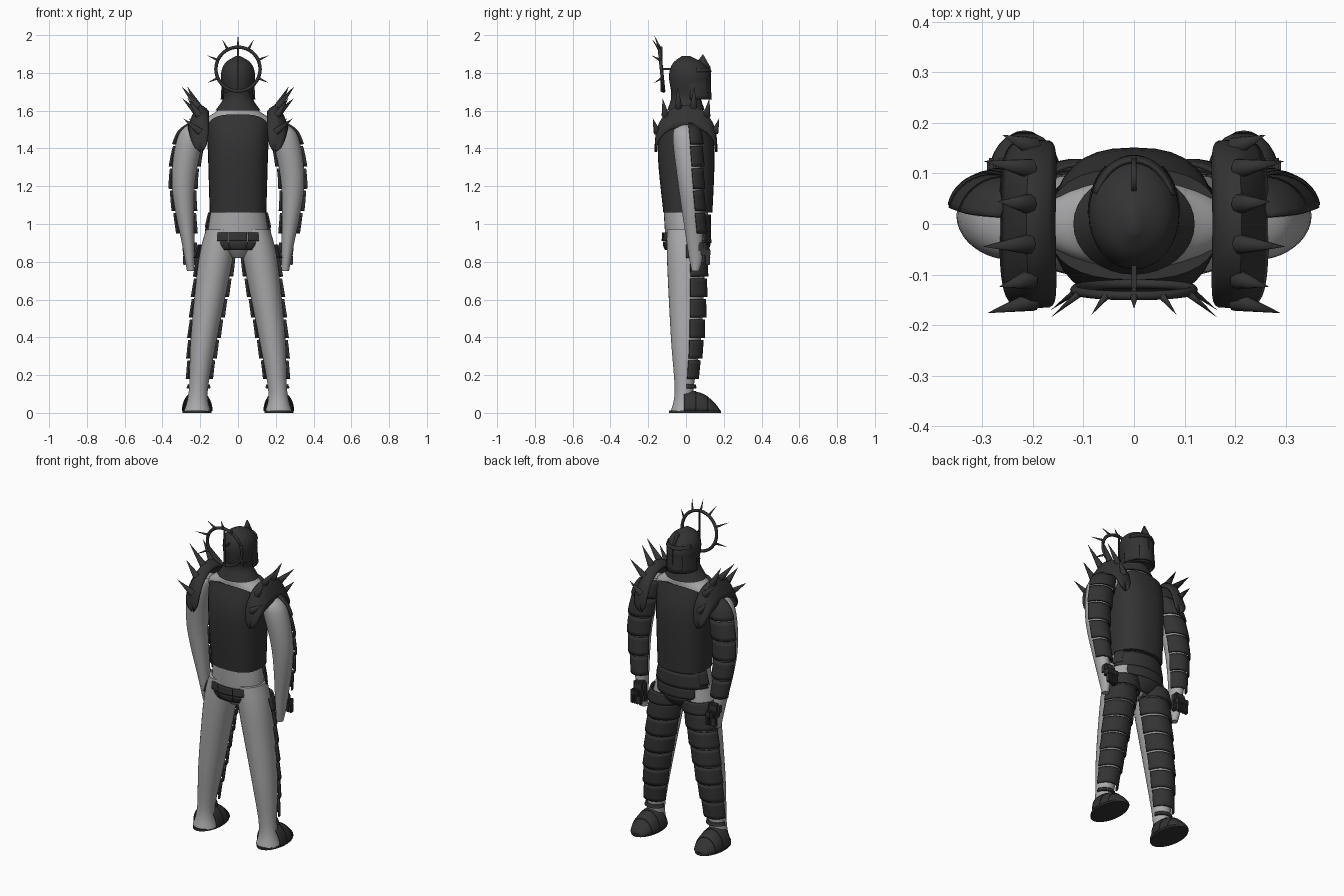
import bpy, bmesh, math
from mathutils import Vector

cube = bpy.data.objects.get("Cube")
if cube:
    bpy.data.objects.remove(cube, do_unlink=True)


def material(name, colour):
    mat = bpy.data.materials.new(name)
    mat.use_nodes = True
    mat.diffuse_color = colour
    shader = mat.node_tree.nodes["Principled BSDF"]
    shader.inputs["Base Color"].default_value = colour
    return mat


DARK = material("dark armour", (0.033, 0.033, 0.033, 1))
GREY = material("grey suit", (0.4, 0.4, 0.41, 1))


def shade(ob, mat):
    ob.data.materials.append(mat)
    bpy.ops.object.select_all(action="DESELECT")
    ob.select_set(True)
    bpy.context.view_layer.objects.active = ob
    bpy.ops.object.shade_smooth_by_angle(angle=math.radians(40))


def finish(name, bm, mat, mirror=False, thick=0):
    bmesh.ops.recalc_face_normals(bm, faces=bm.faces)
    mesh = bpy.data.meshes.new(name)
    bm.to_mesh(mesh)
    bm.free()
    ob = bpy.data.objects.new(name, mesh)
    bpy.context.collection.objects.link(ob)
    if thick:
        solidify = ob.modifiers.new("thickness", "SOLIDIFY")
        solidify.thickness = thick
        solidify.offset = 0
    if mirror:
        ob.modifiers.new("mirror", "MIRROR")
    shade(ob, mat)


def grid(name, rows, mat, closed=False, **options):
    # skin rows of points; closed rows become a capped tube
    bm = bmesh.new()
    verts = [[bm.verts.new(point) for point in row] for row in rows]
    for low, high in zip(verts, verts[1:]):
        for i in range(0 if closed else 1, len(low)):
            bm.faces.new((low[i - 1], low[i], high[i], high[i - 1]))
    if closed:
        bm.faces.new(verts[0])
        bm.faces.new(verts[-1])
    finish(name, bm, mat, **options)


def arc_points(section, start, end, count, grow=0.0, dip=0.0, power=1.0):
    # oval arc; a power under one squares it, dip lowers its sides
    z, x, y, wide, deep = section
    points = []
    for i in range(count):
        a = math.radians(start + (end - start) * i / count)
        c, s = (math.copysign(abs(v) ** power, v) for v in (math.cos(a), math.sin(a)))
        points.append((x + (wide + grow) * c, y + (deep + grow) * s, z - dip * c ** 4))
    return points


def smooth(keys, steps=6):
    # flowing curve through the key sections
    padded = [keys[0], *keys, keys[-1]]
    rows = []
    for before, start, end, after in zip(padded, padded[1:], padded[2:], padded[3:]):
        for i in range(steps):
            t = i / steps
            rows.append([q + t * (r - p + t * (2 * p - 5 * q + 4 * r - s
                                               + t * (3 * (q - r) + s - p))) / 2
                         for p, q, r, s in zip(before, start, end, after)])
    return rows + [keys[-1]]


def body(name, sections, mat, dip=0.0, power=1.0, mirror=False):
    last = len(sections) - 1
    rows = [arc_points(section, 0, 360, 32, dip=dip * (i / last) ** 3, power=power)
            for i, section in enumerate(sections)]
    grid(name, rows, mat, closed=True, mirror=mirror)


def sample(sections, z):
    for above, below in zip(sections, sections[1:]):
        if below[0] <= z <= above[0]:
            t = (above[0] - z) / (above[0] - below[0])
            return [p + (q - p) * t for p, q in zip(above, below)]
    return sections[0]


def plate(name, sections, top, bottom, start, end, lift=0.01, mirror=True):
    # curved shell following a body part, flared at its lower edge
    rows = []
    for i in range(6):
        t = i / 5
        section = sample(sections, top + (bottom - top) * t)
        rows.append(arc_points(section, start, end, 18, grow=lift + t * 0.007))
    grid(name, rows, DARK, mirror=mirror, thick=0.009)


def bands(name, sections, top, bottom, count, start, end):
    step = (top - bottom) / count
    for i in range(count):
        edge = top - i * step
        plate(name, sections, edge, edge - step * 0.91, start, end)


def spikes(name, items, radius, mirror=False):
    bm = bmesh.new()
    for base, tip in items:
        direction = tip - base
        matrix = direction.to_track_quat("Z", "Y").to_matrix().to_4x4()
        matrix.translation = (base + tip) / 2
        bmesh.ops.create_cone(bm, cap_ends=True, segments=10, radius1=radius,
                              radius2=0, depth=direction.length, matrix=matrix)
    finish(name, bm, DARK, mirror=mirror)


def box(name, centre, size, mirror=True):
    bm = bmesh.new()
    bmesh.ops.create_cube(bm, size=1)
    bmesh.ops.scale(bm, vec=size, verts=bm.verts)
    bmesh.ops.translate(bm, vec=centre, verts=bm.verts)
    bmesh.ops.bevel(bm, geom=bm.edges[:], offset=min(size) / 4, segments=2, affect="EDGES")
    finish(name, bm, DARK, mirror=mirror)


# Suit: key sections hold height, x, y, half width, half depth
LEG = smooth([(0.97, 0.09, 0, 0.08, 0.1), (0.8, 0.12, 0, 0.09, 0.1),
              (0.4, 0.18, 0, 0.07, 0.08), (0.12, 0.21, -0.01, 0.05, 0.05),
              (0.01, 0.215, -0.01, 0.07, 0.07)])
ARM = smooth([(1.54, 0.2, 0, 0.04, 0.04), (1.46, 0.25, 0, 0.07, 0.07),
              (1.2, 0.29, 0.02, 0.06, 0.06), (0.86, 0.26, 0.05, 0.03, 0.04),
              (0.75, 0.25, 0.05, 0.02, 0.02)])
HIPS = smooth([(1.1, 0, 0, 0.14, 0.12), (0.94, 0, 0, 0.16, 0.11),
               (0.88, 0, 0, 0.13, 0.1), (0.82, 0, 0, 0.04, 0.05)])
SHOULDERS = smooth([(1.4, 0, 0, 0.14, 0.1), (1.53, 0, 0, 0.19, 0.09),
                    (1.6, 0, 0, 0.11, 0.09), (1.65, 0, 0, 0.08, 0.08)])
body("legs", LEG, GREY, mirror=True)
body("arms", ARM, GREY, mirror=True)
body("hips", HIPS, GREY)
body("shoulders", SHOULDERS, GREY)

# Chest shell and collar
CHEST = smooth([(1.06, 0, 0.01, 0.15, 0.13), (1.4, 0, 0, 0.16, 0.15),
                (1.58, 0, 0, 0.17, 0.11)])
COLLAR = smooth([(1.6, 0, 0, 0.12, 0.1), (1.66, 0, 0, 0.08, 0.08), (1.7, 0, 0, 0.08, 0.08)])
body("chest_shell", CHEST, DARK, dip=0.06, power=0.8)
body("collar", COLLAR, DARK)

# Helmet with face guard, brow rim, cheek guards and crest
HELMET = smooth([(1.66, 0, 0.02, 0.07, 0.09), (1.78, 0, 0.02, 0.09, 0.11),
                 (1.85, 0, 0.01, 0.07, 0.08), (1.89, 0, 0, 0.01, 0.02)])
FACE = [(1.83, 0, 0.02, 0.075, 0.1), (1.66, 0, 0.02, 0.075, 0.105)]
body("helmet", HELMET, DARK)
plate("face_guard", FACE, 1.81, 1.66, 25, 160, lift=0, mirror=False)
plate("brow_rim", FACE, 1.825, 1.805, 20, 166, lift=0.004, mirror=False)
plate("cheek_guards", FACE, 1.78, 1.66, 0, 55, lift=0.005)
box("nose_ridge", (0, 0.128, 1.74), (0.01, 0.01, 0.14), mirror=False)
grid("crest", [[(0, 0.06, 1.86), (0, 0.09, 1.9), (0, 0.13, 1.83)],
               [(0, y, 1.8) for y in (0.06, 0.09, 0.12)]], DARK, thick=0.009)

# Spiked halo, leaning back behind the head
HALO = Vector((0, -0.13, 1.82))


def halo_point(radius, angle, back=0.0):
    side, up = radius * math.sin(angle), radius * math.cos(angle)
    return HALO + Vector((side, -up / 10 - back, up))


bpy.ops.mesh.primitive_torus_add(location=HALO, major_radius=0.117, minor_radius=0.009,
                                 rotation=(math.pi / 2 + math.atan(0.1), 0, 0))
halo_ring = bpy.context.object
halo_ring.name = "halo_ring"
shade(halo_ring, DARK)
halo_angles = [math.radians(a) for a in (-114, -66, -28, 0, 28, 66, 114)]
spikes("halo_spikes", [(halo_point(0.115, a), halo_point(0.18, a, 0.02 + 0.03 * abs(math.sin(a))))
                       for a in halo_angles], radius=0.008)
box("halo_rod", HALO, (0.01, 0.01, 0.24), mirror=False)
box("halo_mount", (0, -0.1, 1.82), (0.01, 0.06, 0.01), mirror=False)


# Arched shoulder guards: t runs back to front, u runs inside to outside
def guard_point(t, u):
    crown = 1 - t * t
    width = 0.045 * math.sqrt(1 - t ** 4) + 0.006
    droop = 0.03 * u * u + 0.08 * max(u, 0) * crown
    return Vector((0.195 + 0.015 * crown + u * width,
                   0.16 * math.sin(t * math.pi / 2),
                   1.41 + 0.215 * crown - droop))


grid("shoulder_guards", [[guard_point(i / 12, j / 4) for j in range(-4, 5)]
                         for i in range(-12, 13)], DARK, mirror=True, thick=0.012)
shoulder_spikes = []
for i in range(6):
    t = 0.32 * i - 0.8
    base = guard_point(t, 0)
    reach = Vector((0.06 if i % 2 else 0.09, 0.03 * t, 0.12 - 0.06 * abs(t)))
    shoulder_spikes.append((base, base + reach))
spikes("shoulder_spikes", shoulder_spikes, radius=0.02, mirror=True)

# Segmented plates on the limbs
bands("arm_plates", ARM, 1.53, 0.94, 5, 14, 172)
bands("leg_plates", LEG, 0.82, 0.17, 6, 12, 178)
plate("upper_thigh_plates", LEG, 0.89, 0.82, 0, 170, lift=0.017)
plate("ankle_cuffs", LEG, 0.15, 0.13, 12, 178, lift=0.004)

# Belt, front guards and rear segmented guard
plate("belt_plate", HIPS, 1.05, 0.96, 15, 175, mirror=False)
plate("lower_belt_plate", HIPS, 0.96, 0.9, 45, 140, lift=0.016, mirror=False)
plate("groin_guard", HIPS, 0.9, 0.83, 50, 135, lift=0.02, mirror=False)
plate("hip_tabs", HIPS, 1.06, 0.98, 10, 35)
for start in (218, 253, 288):
    plate("rear_guard", HIPS, 0.955, 0.91, start, start + 35, mirror=False)
    plate("rear_guard_lower", HIPS, 0.908, 0.865, start, start + 35, mirror=False)

# Gauntlets with curled fingers
box("gauntlets", (0.255, 0.08, 0.88), (0.075, 0.05, 0.07))
box("thumbs", (0.22, 0.085, 0.83), (0.024, 0.03, 0.07))
for i in range(4):
    x = 0.228 + i * 0.018
    box("knuckles", (x, 0.105, 0.85), (0.017, 0.05, 0.035))
    box("fingers", (x, 0.115, 0.81), (0.016, 0.025, 0.055))


# Overlapping shoe plates narrowing to the toe, on oval soles
def shoe_row(t, size):
    wide = 0.074 * size * math.sqrt(1 - t ** 4)
    high = 0.1 * size * (1 - t ** 3)
    angles = [math.pi * j / 16 for j in range(17)]
    return [(0.216 + wide * math.cos(a), 0.19 * t - 0.01, 0.01 + high * math.sin(a))
            for a in angles]


for k in range(3):
    rows = [shoe_row((k + j / 6) * 0.33, 1.06 - 0.03 * k) for j in range(7)]
    grid("shoe_plates", rows, DARK, mirror=True, thick=0.006)
body("soles", [(z, 0.217, 0.047, 0.078, 0.138) for z in (0, 0.012)], DARK, mirror=True)
